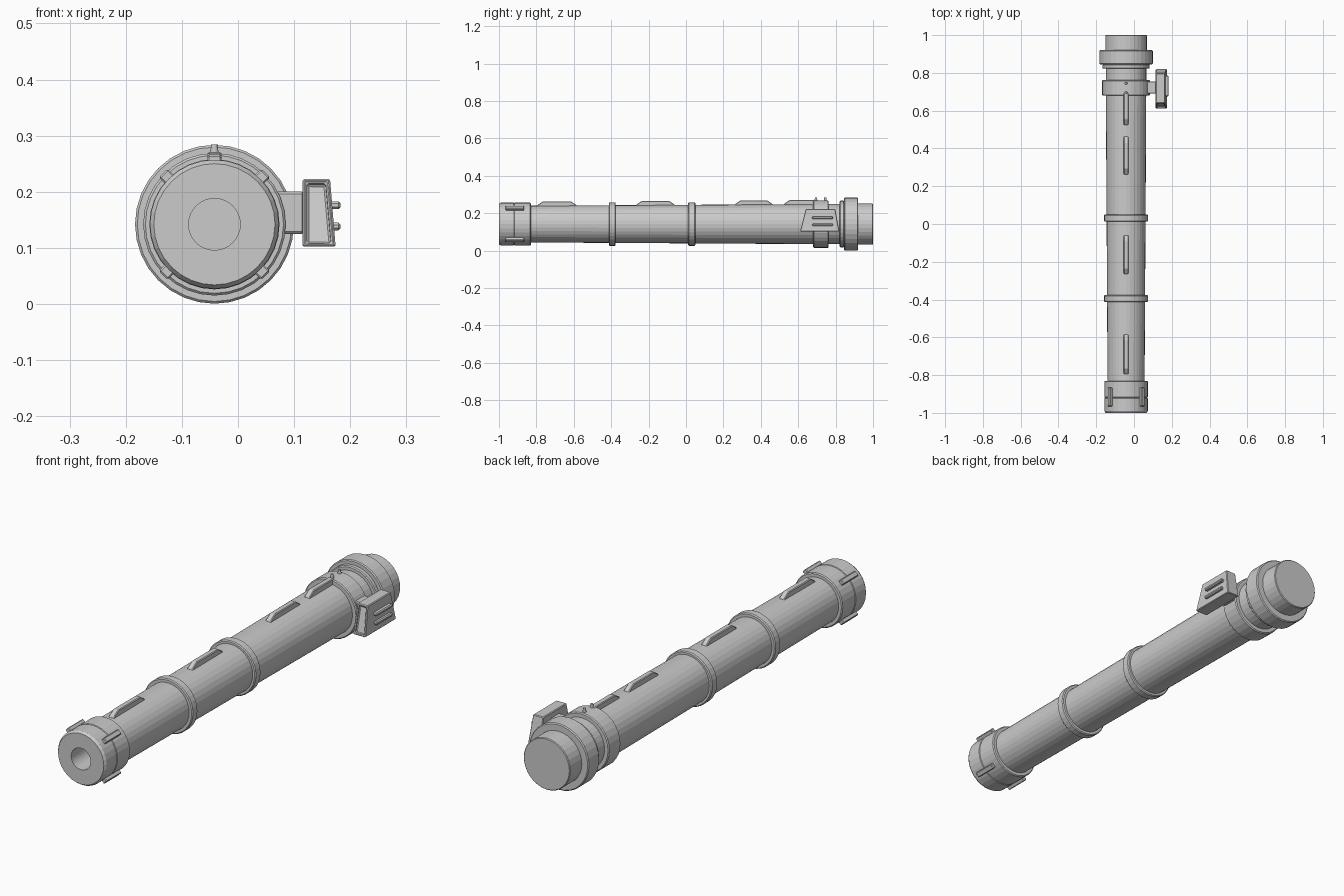
import bpy, bmesh, math
from mathutils import Matrix, Vector

if "Cube" in bpy.data.objects:
    bpy.data.objects.remove(bpy.data.objects["Cube"])

CX, CZ, N = -0.042, 0.142, 32   # tube axis and side count


def finish(name, bm, bevel=0.0):
    bmesh.ops.recalc_face_normals(bm, faces=bm.faces[:])
    me = bpy.data.meshes.new(name)
    bm.to_mesh(me)
    bm.free()
    ob = bpy.data.objects.new(name, me)
    bpy.context.collection.objects.link(ob)
    if bevel:
        m = ob.modifiers.new("bevel", 'BEVEL')
        m.width = bevel
        m.segments = 1
        m.limit_method = 'ANGLE'
    return ob


def lathe(name, prof):
    """Revolve (y, radius) points about the tube axis; radius 0 closes an end."""
    bm = bmesh.new()
    rings = []
    for y, r in prof:
        if r == 0:
            rings.append([bm.verts.new((CX, y, CZ))] * N)
        else:
            rings.append([bm.verts.new((CX + r * math.cos(2 * math.pi * i / N), y,
                                        CZ + r * math.sin(2 * math.pi * i / N))) for i in range(N)])
    for a, b in zip(rings, rings[1:]):
        for i in range(N):
            j = (i + 1) % N
            bm.faces.new(list(dict.fromkeys((a[i], a[j], b[j], b[i]))))
    return finish(name, bm)


def band(name, y0, y1, r, inner=0.09, c=0.004):
    """Chamfered ring around the tube."""
    return lathe(name, [(y0, inner), (y0, r - c), (y0 + c, r), (y1 - c, r), (y1, r - c), (y1, inner)])


def box(name, lo, hi, bevel=0.0, matrix=None):
    bm = bmesh.new()
    lo, hi = Vector(lo), Vector(hi)
    bmesh.ops.create_cube(bm, size=1, matrix=Matrix.Translation((lo + hi) / 2) @ Matrix.Diagonal((*(hi - lo), 1)))
    if matrix:
        bm.transform(matrix)
    return finish(name, bm, bevel)


# Main tube, slightly wider to the rear
lathe("tube", [(-0.85, 0), (-0.85, 0.098), (0.70, 0.107), (0.84, 0.107), (0.84, 0)])

# Muzzle collar with bore and seam
lathe("muzzle_collar", [(-0.75, 0), (-0.75, 0.046), (-1.0, 0.046), (-1.0, 0.108), (-0.99, 0.115),
                        (-0.923, 0.115), (-0.921, 0.112), (-0.919, 0.112), (-0.917, 0.115),
                        (-0.834, 0.115), (-0.83, 0.111), (-0.83, 0.08)])

# Four clips on the diagonals of the collar
for k in range(4):
    turn = Matrix.Translation((CX, 0, CZ)) @ Matrix.Rotation(math.radians(45 + 90 * k), 4, 'Y')
    box(f"collar_clip_{k + 1}", (-0.011, -0.965, 0.10), (0.011, -0.865, 0.129), 0.003, turn)

# Reinforcing rings, clamp and rear cap
band("middle_ring_front", -0.413, -0.376, 0.116)
band("middle_ring_rear", 0.012, 0.050, 0.116)
band("sight_clamp", 0.68, 0.762, 0.127)
band("rear_thin_ring", 0.822, 0.845, 0.125)
band("rear_wide_ring", 0.845, 0.92, 0.1415)
lathe("rear_cap", [(0.88, 0), (0.88, 0.11), (0.997, 0.11), (1.0, 0.107), (1.0, 0)])

# Top rails with sloped ends
for k, (y0, y1) in enumerate([(-0.795, -0.585), (-0.265, -0.06), (0.263, 0.463), (0.525, 0.72)]):
    bm = bmesh.new()
    base = CZ + 0.09
    top = CZ + 0.121 + 0.006 * (y0 + 0.8)
    side = [(y0, base), (y0, top - 0.02), (y0 + 0.03, top), (y1 - 0.03, top), (y1, top - 0.02), (y1, base)]
    f = bm.faces.new([bm.verts.new((CX - 0.0125, y, z)) for y, z in side])
    ext = bmesh.ops.extrude_face_region(bm, geom=[f])
    bmesh.ops.translate(bm, vec=(0.025, 0, 0), verts=[v for v in ext['geom'] if isinstance(v, bmesh.types.BMVert)])
    finish(f"top_rail_{k + 1}", bm, 0.003)

# Pins on top of the clamp
for k, y in enumerate((0.695, 0.745)):
    bm = bmesh.new()
    bmesh.ops.create_cone(bm, cap_ends=True, segments=12, radius1=0.008, radius2=0.006, depth=0.026,
                          matrix=Matrix.Translation((CX, y, CZ + 0.129)))
    finish(f"clamp_pin_{k + 1}", bm)

# Arm joining the clamp to the sight
box("sight_arm", (0.05, 0.69, 0.125), (0.118, 0.755, 0.20), 0.004)

# Sight housing: tapered box with a recessed front window
bm = bmesh.new()
lower = [(0.115, 0.61, 0.102), (0.174, 0.61, 0.102), (0.174, 0.82, 0.102), (0.115, 0.82, 0.102)]
upper = [(0.115, 0.64, 0.223), (0.164, 0.64, 0.223), (0.164, 0.798, 0.223), (0.115, 0.798, 0.223)]
lo = [bm.verts.new(p) for p in lower]
up = [bm.verts.new(p) for p in upper]
bm.faces.new(lo)
bm.faces.new(up)
walls = [bm.faces.new((lo[i], lo[(i + 1) % 4], up[(i + 1) % 4], up[i])) for i in range(4)]
bmesh.ops.recalc_face_normals(bm, faces=bm.faces[:])
bmesh.ops.inset_region(bm, faces=[walls[0]], thickness=0.011)
bmesh.ops.inset_region(bm, faces=[walls[0]], thickness=0.001, depth=-0.012)
finish("sight_housing", bm, 0.003)

# Two raised bars on the outer side of the sight
for k, z in enumerate((0.138, 0.176)):
    box(f"sight_bar_{k + 1}", (0.16, 0.675, z - 0.007), (0.183, 0.785, z + 0.007), 0.004)
